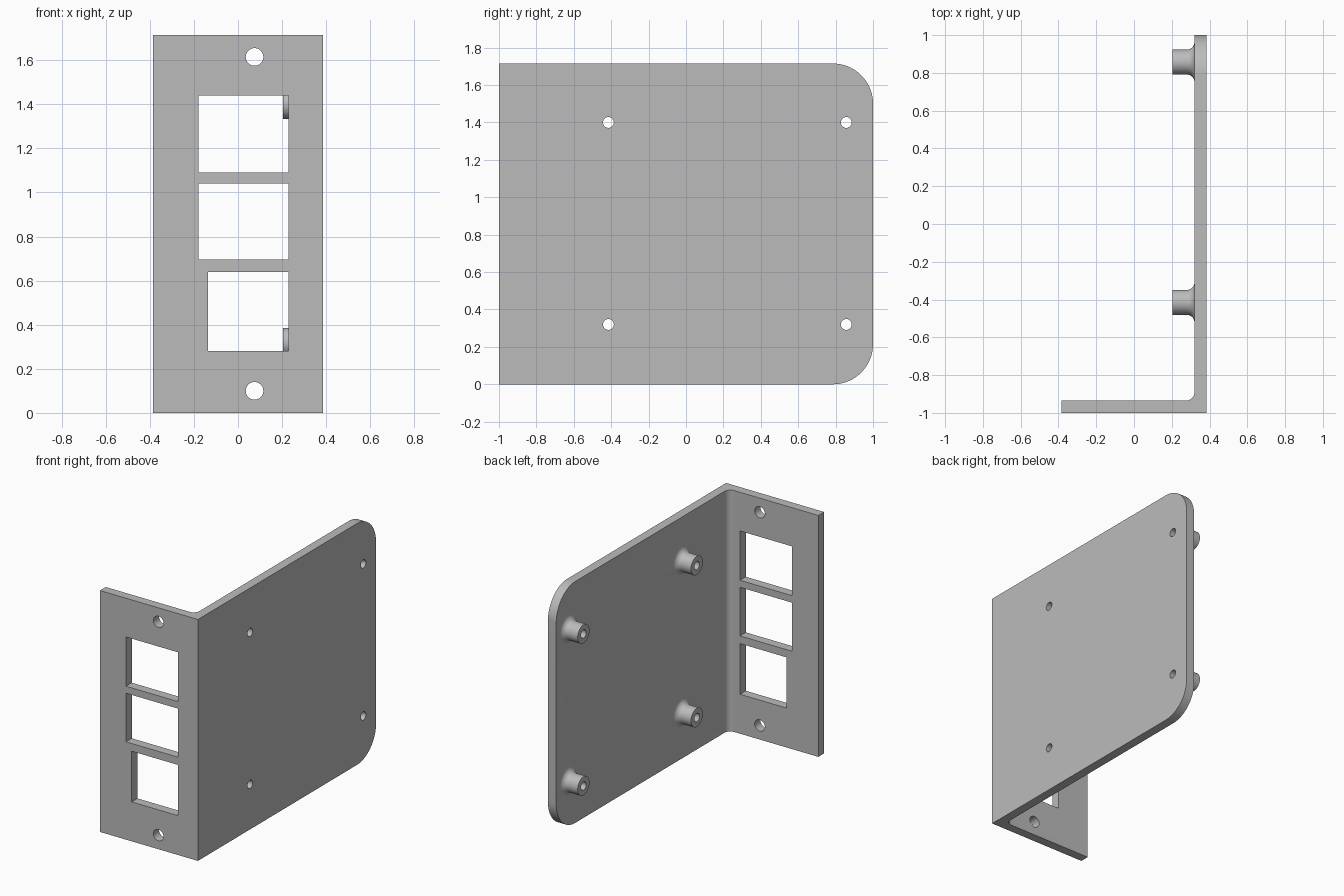
import bpy, bmesh
from math import pi, sin, cos
from mathutils import Vector, Matrix

cube = bpy.data.objects.get("Cube")
if cube:
    bpy.data.objects.remove(cube, do_unlink=True)

HEIGHT, HALF_W, THICK = 1.715, 0.385, 0.065
INNER_X, INNER_Y = HALF_W - THICK, -1 + THICK

grey = bpy.data.materials.new("bracket grey")
grey.use_nodes = True
grey.diffuse_color = (0.5, 0.5, 0.5, 1)
grey.node_tree.nodes["Principled BSDF"].inputs["Base Color"].default_value = (0.5, 0.5, 0.5, 1)


def arc(cx, cy, r, start, end, steps):
    angles = [start + (end - start) * i / steps for i in range(steps + 1)]
    return [(cx + r * cos(a), cy + r * sin(a)) for a in angles]


def prism(bm, points, direction):
    """Extrude a planar outline along a direction."""
    face = bm.faces.new([bm.verts.new(p) for p in points])
    new = bmesh.ops.extrude_face_region(bm, geom=[face])["geom"]
    verts = [v for v in new if isinstance(v, bmesh.types.BMVert)]
    bmesh.ops.translate(bm, verts=verts, vec=Vector(direction))


def finish(bm, name):
    bmesh.ops.recalc_face_normals(bm, faces=bm.faces[:])
    mesh = bpy.data.meshes.new(name)
    bm.to_mesh(mesh)
    bm.free()
    mesh.materials.append(grey)
    obj = bpy.data.objects.new(name, mesh)
    bpy.context.collection.objects.link(obj)
    return obj


def boolean(target, tool, operation):
    mod = target.modifiers.new(tool.name, "BOOLEAN")
    mod.object, mod.operation, mod.solver = tool, operation, "EXACT"
    bpy.context.view_layer.objects.active = target
    bpy.ops.object.modifier_apply(modifier=mod.name)
    bpy.data.objects.remove(tool, do_unlink=True)


# L-shaped bracket with a filleted inside bend
bm = bmesh.new()
r = 0.045
outline = [(-HALF_W, -1), (HALF_W, -1), (HALF_W, 1), (INNER_X, 1)]
outline += arc(INNER_X - r, INNER_Y + r, r, 0, -pi / 2, 10)
outline += [(-HALF_W, INNER_Y)]
prism(bm, [(x, y, 0) for x, y in outline], (0, 0, HEIGHT))
bracket = finish(bm, "bracket")

# Rounded rear corners of the side plate
bm = bmesh.new()
r = 0.215
outline = [(-1.1, -0.1), (1 - r, -0.1)]
outline = [(-1.1, 0), (-1.1, HEIGHT)]
outline += arc(1 - r, HEIGHT - r, r, pi / 2, 0, 24)
outline += arc(1 - r, r, r, 0, -pi / 2, 24)
prism(bm, [(-0.5, y, z) for y, z in outline], (1, 0, 0))
boolean(bracket, finish(bm, "corner_shape"), "INTERSECT")

# Four standoffs flaring into the side plate
MOUNTS = [(y, z) for y in (-0.415, 0.857) for z in (0.32, 1.4)]
TIP, POST_R, FLARE = 0.205, 0.066, 0.04
profile = [(0, TIP), (POST_R, TIP)]
profile += arc(POST_R + FLARE, INNER_X - FLARE, FLARE, pi, pi / 2, 8)
profile += [(POST_R + FLARE, INNER_X + 0.03), (0, INNER_X + 0.03)]
bm = bmesh.new()
for y, z in MOUNTS:
    verts = [bm.verts.new((x, y + rad, z)) for rad, x in profile]
    edges = [bm.edges.new(pair) for pair in zip(verts, verts[1:])]
    bmesh.ops.spin(bm, geom=verts + edges, cent=(0, y, z), axis=(1, 0, 0),
                   angle=2 * pi, steps=40)
bmesh.ops.remove_doubles(bm, verts=bm.verts[:], dist=0.0005)
boolean(bracket, finish(bm, "standoffs"), "UNION")

# Port windows, panel screw holes and standoff bores
bm = bmesh.new()
for left, low, high in ((-0.18, 1.09, 1.44), (-0.18, 0.695, 1.04), (-0.135, 0.28, 0.64)):
    box = [(left, low), (0.23, low), (0.23, high), (left, high)]
    prism(bm, [(x, -1.1, z) for x, z in box], (0, 0.2, 0))
for z in (0.1, 1.615):
    ring = arc(0.075, z, 0.04, 0, 2 * pi, 32)[:-1]
    prism(bm, [(x, -1.1, h) for x, h in ring], (0, 0.2, 0))
for y, z in MOUNTS:
    ring = arc(y, z, 0.029, 0, 2 * pi, 32)[:-1]
    prism(bm, [(0.1, a, b) for a, b in ring], (0.4, 0, 0))
boolean(bracket, finish(bm, "openings"), "DIFFERENCE")

# Smooth curved faces, keep machined edges sharp
bpy.ops.object.select_all(action="DESELECT")
bracket.select_set(True)
bpy.context.view_layer.objects.active = bracket
bpy.ops.object.shade_smooth_by_angle(angle=pi / 6)
